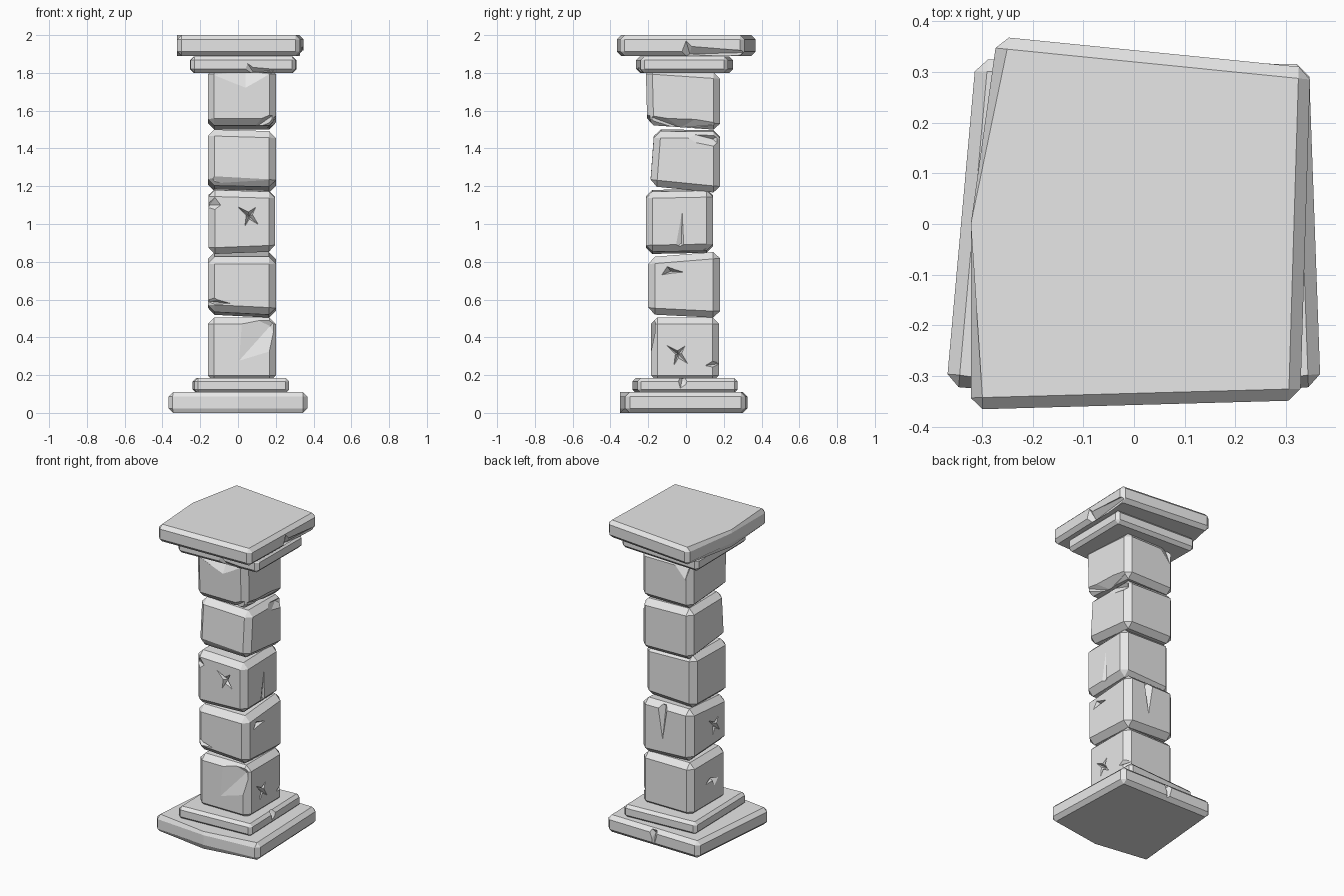
import bpy, bmesh
from mathutils import Vector

stone_mat = bpy.data.materials.new("grey_stone")
stone_mat.diffuse_color = (0.8, 0.8, 0.8, 1)


def new_object(name, bm):
    bmesh.ops.recalc_face_normals(bm, faces=bm.faces[:])
    mesh = bpy.data.meshes.new(name)
    bm.to_mesh(mesh)
    bm.free()
    mesh.materials.append(stone_mat)
    obj = bpy.data.objects.new(name, mesh)
    bpy.context.collection.objects.link(obj)
    return obj


def chip_cutter(face, surface, outline, apex, depth):
    """Pyramid that sinks from an outline on one side to an apex inside."""
    sign = 1 if face[0] == "+" else -1

    def place(uv, out):
        d = surface + sign * out
        return Vector((d, uv[0], uv[1])) if face[1] == "x" else Vector((uv[0], d, uv[1]))

    bm = bmesh.new()
    outer = [bm.verts.new(place(p, 0.06)) for p in outline]
    inner = [bm.verts.new(place(p, 0.001)) for p in outline]
    tip = bm.verts.new(place(apex, -depth))
    bm.faces.new(outer)
    for i in range(len(outline)):
        j = (i + 1) % len(outline)
        bm.faces.new((outer[i], outer[j], inner[j], inner[i]))
        bm.faces.new((inner[i], inner[j], tip))
    return new_object("chip_cutter", bm)


def stone(name, outline, z0, z1, bevel, low=(0, 0), high=(0, 0), lean=0, soft=None, chips=()):
    """Bevelled block; low and high are the x and y slopes of its ends,
    lean moves the top of the front side, soft is a corner left unbevelled."""
    bm = bmesh.new()
    bottom = [bm.verts.new((x, y, z0 + low[0] * x + low[1] * y)) for x, y in outline]
    top = [bm.verts.new((x, y + (lean if y < -0.1 else 0), z1 + high[0] * x + high[1] * y))
           for x, y in outline]
    n = len(outline)
    bm.faces.new(bottom[::-1])
    bm.faces.new(top)
    for i in range(n):
        j = (i + 1) % n
        bm.faces.new((bottom[i], bottom[j], top[j], top[i]))
    edges = [e for e in bm.edges
             if soft is None or set(e.verts) != {bottom[soft], top[soft]}]
    bmesh.ops.bevel(bm, geom=edges, offset=bevel, segments=1, affect="EDGES", profile=0.5)
    obj = new_object(name, bm)
    for chip in chips:
        cutter = chip_cutter(*chip)
        mod = obj.modifiers.new("chip", "BOOLEAN")
        mod.operation, mod.solver, mod.object = "DIFFERENCE", "EXACT", cutter
        bpy.context.view_layer.objects.active = obj
        bpy.ops.object.modifier_apply(modifier=mod.name)
        bpy.data.objects.remove(cutter)
    return obj


def box(x0, x1, y0, y1):
    return [(x0, y0), (x1, y0), (x1, y1), (x0, y1)]


def star(u, v, s, flip=1):
    """Three-pointed chisel mark."""
    pts = [(-0.06, 0.05), (0, 0.02), (0.04, 0.045), (0.022, 0.005),
           (0.055, -0.05), (0.005, -0.02), (-0.02, -0.06), (-0.012, 0)]
    return [(u + flip * s * a, v + s * b) for a, b in pts]


# Base slab and plinth
stone("base_slab", [(-0.37, -0.32), (0, -0.35), (0.368, -0.32), (0.345, 0.315), (-0.312, 0.325)],
      0, 0.11, 0.024, soft=1, chips=[
          ("+y", 0.32, [(-0.03, 0.13), (0.05, 0.13), (0.02, 0.05), (0.01, -0.02), (-0.01, 0.05)],
           (0.01, 0.08), 0.03)])
stone("plinth", [(-0.23, -0.285), (0.27, -0.255), (0.255, 0.275), (-0.24, 0.245)],
      0.105, 0.185, 0.018, chips=[
          ("+x", 0.263, [(-0.05, 0.2), (0.02, 0.2), (0, 0.15), (-0.03, 0.13)], (-0.02, 0.18), 0.03)])

# Shaft blocks, bottom to top
stone("shaft_block_1", box(-0.16, 0.2, -0.185, 0.175), 0.165, 0.505, 0.034, chips=[
    ("-y", -0.185, [(0, 0.27), (0.23, 0.34), (0.23, 0.53), (0.02, 0.53)], (0.17, 0.46), 0.03),
    ("+x", 0.2, star(-0.045, 0.31, 1), (-0.04, 0.31), 0.03),
    ("+x", 0.2, [(0.1, 0.25), (0.15, 0.28), (0.2, 0.33), (0.2, 0.23)], (0.17, 0.26), 0.035),
    ("-x", -0.16, [(-0.1, 0.33), (0, 0.36), (0.03, 0.33), (-0.04, 0.33), (-0.06, 0.29)],
     (-0.05, 0.335), 0.025)])
stone("shaft_block_2", box(-0.16, 0.2, -0.2, 0.18), 0.52, 0.84, 0.036, (-0.05, -0.05), (0, 0.08), chips=[
    ("-y", -0.2, [(-0.19, 0.66), (-0.11, 0.6), (-0.04, 0.58), (-0.19, 0.57)], (-0.15, 0.59), 0.035),
    ("+x", 0.2, [(-0.13, 0.73), (-0.1, 0.775), (-0.06, 0.76), (-0.01, 0.745), (-0.07, 0.74)],
     (-0.08, 0.75), 0.03),
    ("-x", -0.16, star(-0.06, 0.68, 1, -1), (-0.06, 0.68), 0.03),
    ("+y", 0.18, [(0, 0.87), (0.08, 0.87), (0.04, 0.62)], (0.04, 0.83), 0.035)])
stone("shaft_block_3", box(-0.157, 0.197, -0.212, 0.143), 0.85, 1.18, 0.034, (0.04, 0.02), (-0.03, 0.02), chips=[
    ("-y", -0.212, star(0.055, 1.045, 1), (0.06, 1.04), 0.03),
    ("-y", -0.212, [(-0.19, 1.16), (-0.12, 1.14), (-0.09, 1.1), (-0.13, 1.07), (-0.19, 1.02)],
     (-0.15, 1.1), 0.04),
    ("+x", 0.197, [(-0.08, 0.82), (-0.03, 0.87), (0.06, 0.87), (0.16, 0.9), (0.17, 0.82)],
     (0.06, 0.845), 0.045),
    ("+x", 0.197, [(-0.06, 0.86), (-0.02, 1.08), (-0.01, 0.87)], (-0.025, 0.9), 0.012)])
stone("shaft_block_4", box(-0.16, 0.2, -0.19, 0.18), 1.185, 1.495, 0.035, (-0.02, -0.1), (-0.03, -0.01), 0.022, chips=[
    ("+x", 0.2, [(-0.06, 1.5), (0.05, 1.43), (0.2, 1.4), (0.2, 1.48)], (0.14, 1.45), 0.035),
    ("-y", -0.19, [(-0.2, 1.265), (0.22, 1.24), (0.22, 1.14), (-0.2, 1.14)], (0.02, 1.17), 0.045)])
stone("shaft_block_5", box(-0.16, 0.2, -0.205, 0.18), 1.51, 1.815, 0.034, (0, -0.07), (0, -0.07), -0.008, chips=[
    ("-y", -0.21, [(-0.14, 1.84), (0.17, 1.84), (0.16, 1.79), (0.04, 1.72), (-0.13, 1.79)],
     (0.04, 1.81), 0.05),
    ("-y", -0.205, [(-0.13, 1.48), (-0.13, 1.53), (0.02, 1.545), (0.06, 1.53), (0.22, 1.6), (0.22, 1.48)],
     (0.09, 1.51), 0.05),
    ("+x", 0.2, [(-0.22, 1.58), (-0.1, 1.56), (0.05, 1.555), (0.2, 1.53), (0.2, 1.47), (-0.22, 1.47)],
     (-0.03, 1.51), 0.045),
    ("+y", 0.18, [(-0.2, 1.84), (0.02, 1.84), (-0.12, 1.69)], (-0.13, 1.8), 0.05)])

# Collar and top slab
stone("collar", [(-0.25, -0.265), (0.305, -0.24), (0.31, 0.22), (-0.255, 0.25)],
      1.8, 1.887, 0.02, chips=[
          ("-y", -0.25, [(0.03, 1.78), (0.05, 1.85), (0.08, 1.83), (0.32, 1.82), (0.32, 1.78)],
           (0.08, 1.805), 0.025)])
stone("top_slab", [(-0.322, -0.366), (0.328, -0.348), (0.348, 0.308), (-0.27, 0.37), (-0.322, 0)],
      1.89, 2.0, 0.023, soft=4, chips=[
          ("+x", 0.338, [(-0.04, 1.87), (0, 1.97), (0.03, 1.94), (0.4, 1.91), (0.4, 1.87)],
           (0.02, 1.9), 0.035)])
